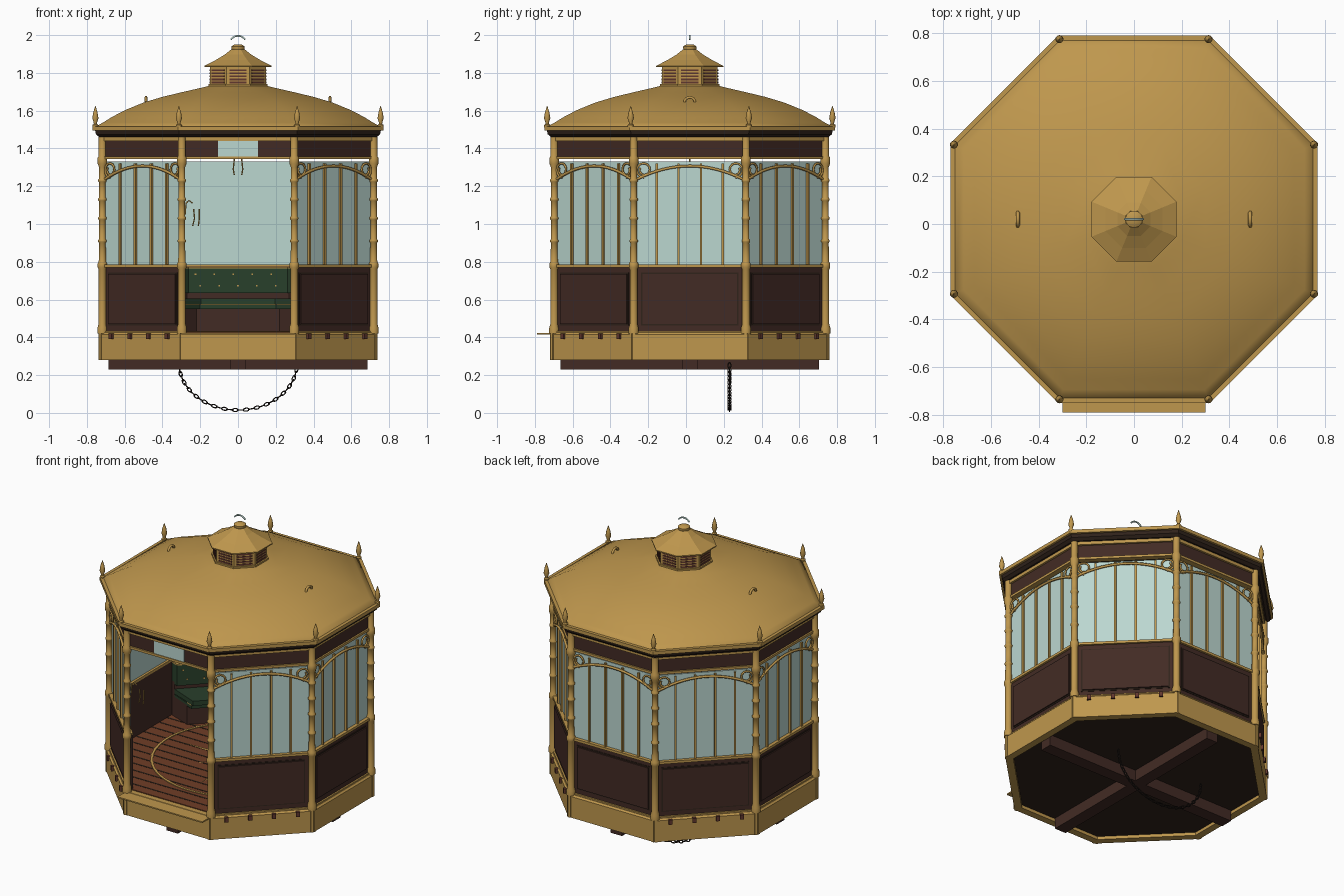
import bpy, bmesh, math
from math import sin, cos, pi, tan
from mathutils import Matrix, Vector

cube = bpy.data.objects.get("Cube")
if cube:
    bpy.data.objects.remove(cube)

MID = 0.02                      # y of the cabin axis
T8 = tan(pi / 8)


def material(name, r, g, b):
    m = bpy.data.materials.new(name)
    m.use_nodes = True
    m.diffuse_color = (r, g, b, 1)
    node = next(n for n in m.node_tree.nodes if n.type == 'BSDF_PRINCIPLED')
    node.inputs["Base Color"].default_value = (r, g, b, 1)
    node.inputs["Roughness"].default_value = 0.7
    return m


GOLD = material("brass gold", 0.52, 0.31, 0.075)
BROWN = material("dark brown wood", 0.055, 0.024, 0.018)
EAVE = material("shadow brown", 0.030, 0.017, 0.011)
GLASS = material("pale glass", 0.50, 0.68, 0.63)
GREEN = material("green leather", 0.022, 0.050, 0.024)
PLANK = material("red brown planks", 0.16, 0.048, 0.020)
IRON = material("dark iron", 0.016, 0.011, 0.009)
RUST = material("rust brown", 0.12, 0.038, 0.026)


def finish(name, bm, mat, smooth=False):
    bmesh.ops.remove_doubles(bm, verts=bm.verts, dist=1e-5)
    bmesh.ops.recalc_face_normals(bm, faces=bm.faces)
    me = bpy.data.meshes.new(name)
    bm.to_mesh(me)
    bm.free()
    me.materials.append(mat)
    ob = bpy.data.objects.new(name, me)
    bpy.context.scene.collection.objects.link(ob)
    if smooth:
        bpy.ops.object.select_all(action='DESELECT')
        ob.select_set(True)
        bpy.context.view_layer.objects.active = ob
        bpy.ops.object.shade_smooth_by_angle(angle=math.radians(50))
    return ob


def side(i):
    """Frame of octagon side i: -y points outward, side 0 is the front."""
    return Matrix.Translation((0, MID, 0)) @ Matrix.Rotation(i * pi / 4, 4, 'Z')


def blocks(name, mat, sides, items):
    """Blocks (t, inner, outer, z0, z1, half width); half None mitres the ends."""
    bm = bmesh.new()
    for i in sides:
        for t, d0, d1, z0, z1, half in items:
            vs = []
            for d in (d0, d1):
                h = d * T8 if half is None else half
                vs += [bm.verts.new(side(i) @ Vector((t + s * h, -d, z)))
                       for s, z in ((-1, z0), (1, z0), (1, z1), (-1, z1))]
            bm.faces.new(vs[:4])
            bm.faces.new(vs[4:])
            for k in range(4):
                n = (k + 1) % 4
                bm.faces.new((vs[k], vs[n], vs[n + 4], vs[k + 4]))
    return finish(name, bm, mat)


def lathe(name, mat, profile, n=8, spots=((0, MID),), closed=False, smooth=False):
    """Turned shape; with n=8 the radii are distances to the flat sides."""
    bm = bmesh.new()
    grow = 1 / cos(pi / 8) if n == 8 else 1
    for x, y in spots:
        rings = [[bm.verts.new((x + r * grow * cos((k + .5) * 2 * pi / n),
                                y + r * grow * sin((k + .5) * 2 * pi / n), z))
                  for k in range(n)] for r, z in profile]
        pairs = list(zip(rings, rings[1:]))
        if closed:
            pairs.append((rings[-1], rings[0]))
        else:
            bm.faces.new(rings[0])
            bm.faces.new(rings[-1])
        for a, b in pairs:
            for k in range(n):
                bm.faces.new((a[k], a[k - 1], b[k - 1], b[k]))
    return finish(name, bm, mat, smooth)


def tubes(name, mat, paths, radius, cyclic=False, res=1):
    cu = bpy.data.curves.new(name, 'CURVE')
    cu.dimensions = '3D'
    cu.bevel_depth = radius
    cu.bevel_resolution = res
    cu.use_fill_caps = True
    for path in paths:
        sp = cu.splines.new('POLY')
        sp.points.add(len(path) - 1)
        for p, co in zip(sp.points, path):
            p.co = (*co, 1)
        sp.use_cyclic_u = cyclic
    cu.materials.append(mat)
    ob = bpy.data.objects.new(name, cu)
    bpy.context.scene.collection.objects.link(ob)


def corners(d):
    r = d / cos(pi / 8)
    return [(r * cos((k + .5) * pi / 4), MID + r * sin((k + .5) * pi / 4)) for k in range(8)]


ALL, WALLS, DIAG, BACK = range(8), range(1, 8), (1, 3, 5, 7), (3, 4, 5)

# Underside, skirt and floor
blocks("cross_beams", BROWN, (0, 2), [(0, -.685, .685, .23, .30, .04)])
lathe("floor_base", EAVE, [(.70, .30), (.70, .418)])
lathe("skirt", GOLD, [(.735, .28), (.735, .415), (.725, .425), (.69, .425), (.69, .28)], closed=True)
blocks("skirt_corner_seams", GOLD, ALL, [(s * .295, .73, .739, .28, .425, .008) for s in (-1, 1)])
blocks("skirt_pegs", RUST, DIAG, [(t, .73, .748, .39, .42, .011) for t in (-.21, -.07, .07, .21)])
blocks("door_step", GOLD, (0,), [(0, .70, .81, .415, .423, .30)])
blocks("floor_planks", PLANK, ALL, [(0, 0, .69, .415, .43, None)])
bm = bmesh.new()
for k in range(-8, 9):
    y = k * .078
    half = min(.685, .685 * 2 ** .5 - abs(y))
    bmesh.ops.create_cube(bm, size=1, matrix=Matrix.Translation((0, MID + y, .43))
                          @ Matrix.Diagonal((2 * half, .01, .003, 1)))
finish("plank_gaps", bm, EAVE)
lathe("floor_ring", GOLD, [(.52, .43), (.52, .434), (.505, .434), (.505, .43)], 48, closed=True)

# Floor star made of flat points
bm = bmesh.new()
for k in range(8):
    a, reach = k * pi / 4, (.42 if k % 2 == 0 else .26)
    bm.faces.new([bm.verts.new((r * cos(a + o), MID + r * sin(a + o), .434))
                  for r, o in ((.04, -.5), (reach, 0), (.04, .5))])
finish("floor_star", bm, GOLD)

# Walls and windows on all sides but the open front
blocks("lower_walls", BROWN, WALLS, [(0, .68, .712, .42, .775, None)])
blocks("wall_panels", BROWN, WALLS, [(0, .71, .722, .47, .735, .25)])
blocks("panel_grooves", EAVE, WALLS, [(0, .71, .715, .462, .743, .258)])
blocks("window_sills", GOLD, WALLS, [(0, .68, .725, .77, .786, None), (0, .70, .722, .422, .434, None)])
blocks("window_glass", GLASS, WALLS, [(0, .695, .703, .78, 1.33, None)])
blocks("window_bars", GOLD, WALLS, [(t, .703, .715, .78, 1.32, .006) for t in (-.175, -.06, .06, .175)])

# Arched ironwork with corner scrolls
arches, scrolls = [], []
for i in WALLS:
    arches.append([side(i) @ Vector((.285 * u / 8, -.715, 1.235 + .072 * (1 - (u / 8) ** 2)))
                   for u in range(-8, 9)])
    for s in (-1, 1):
        scrolls.append([side(i) @ Vector((s * (.242 + r * cos(a)), -.715, 1.287 + r * sin(a)))
                        for a, r in ((k * pi / 6, .038 - .0012 * k) for k in range(-3, 14))])
tubes("window_arches", GOLD, arches, .008)
tubes("window_scrolls", GOLD, scrolls, .006)

# Turned corner columns
column = [(.027, .42), (.027, .45), (.021, .47), (.021, .76), (.026, .77), (.026, .79), (.02, .80)]
for z in (.90, 1.02, 1.12, 1.22):
    column += [(.018, z), (.023, z + .006), (.023, z + .014), (.018, z + .02)]
column += [(.018, 1.30), (.026, 1.32), (.026, 1.35), (.02, 1.36), (.02, 1.46)]
lathe("columns", GOLD, column, 12, corners(.718), smooth=True)

# Frieze, cornice and ceiling
blocks("frieze", BROWN, ALL, [(0, .69, .712, 1.35, 1.445, None)])
blocks("frieze_rails", GOLD, ALL, [(0, .685, .722, 1.343, 1.358, None), (0, .685, .725, 1.44, 1.462, None)])
blocks("front_sign_plate", GLASS, (0,), [(0, .712, .718, 1.358, 1.44, .105)])
lathe("cornice", EAVE, [(.735, 1.46), (.752, 1.475), (.757, 1.497)])
lathe("eave_rim", GOLD, [(.77, 1.495), (.77, 1.517), (.74, 1.517), (.74, 1.495)], closed=True)

# Domed roof
lathe("dome_roof", GOLD, [(.755, 1.50), (.75, 1.518), (.715, 1.537), (.67, 1.565), (.60, 1.602), (.5, 1.643),
                          (.4, 1.673), (.3, 1.697), (.2, 1.72), (.13, 1.737)], smooth=True)
lathe("corner_finials", GOLD, [(.016, 1.51), (.016, 1.525), (.009, 1.53), (.010, 1.54), (.017, 1.56),
                               (.012, 1.59), (.001, 1.625)], 10, corners(.755), smooth=True)
tubes("roof_hooks", GOLD, [[(s * .487, MID + .028 * cos(a), 1.646 + .024 * sin(a))
                            for a in (k * pi / 8 for k in range(9))] for s in (-1, 1)], .008)

# Roof lantern with louvres
lathe("lantern_body", GOLD, [(.148, 1.71), (.148, 1.84)])
blocks("lantern_louvres", RUST, ALL, [(0, .146, .151, z, z + .009, .046)
                                      for z in (1.745 + .016 * k for k in range(5))])
blocks("lantern_trim", GOLD, ALL, [(0, .14, .157, 1.725, 1.74, None)])
lathe("lantern_roof", GOLD, [(.178, 1.83), (.178, 1.837), (.12, 1.867), (.07, 1.897), (.035, 1.925)])
lathe("lantern_cap", GOLD, [(.032, 1.92), (.036, 1.93), (.036, 1.94), (.02, 1.95)], 16, smooth=True)
tubes("hanging_ring", GLASS, [[(.046 * cos(a), MID, 1.95 + .046 * sin(a))
                               for a in (math.radians(35 + 11 * k) for k in range(11))]], .005)

# Bench around the three back sides
blocks("bench_base", BROWN, BACK, [(0, .53, .68, .425, .555, None), (0, .655, .68, .55, .65, None)])
blocks("bench_seat", GREEN, BACK, [(0, .47, .68, .575, .605, None), (0, .485, .68, .55, .57, None)])
blocks("bench_back", GREEN, BACK, [(0, .63, .68, .635, .765, None)])
blocks("bench_trim", GOLD, BACK, [(0, .63, .68, .765, .773, None), (0, .49, .53, .57, .575, None)])
blocks("bench_buttons", GOLD, BACK, [(t * .05 + (row % 2) * .025, .625, .631, z, z + .008, .004)
                                     for row, z in enumerate((.67, .73)) for t in range(-4, 5, 2)])

# Hanging lamp arms and the door grips
tubes("lamp_arms", GOLD, [[(s * .012, MID, 1.46), (s * .02, MID, 1.34), (s * .025, MID, 1.29),
                           (s * .02, MID, 1.26)] for s in (-1, 1)], .004)
tubes("door_grips", GOLD, [[(-.28, -.68, 1.05), (-.275, -.68, 1.11), (-.26, -.68, 1.125), (-.24, -.68, 1.11)],
                           [(-.24, -.66, .99), (-.23, -.66, 1.03), (-.235, -.66, 1.08)],
                           [(-.21, -.66, .99), (-.205, -.66, 1.03), (-.205, -.66, 1.08)]], .004)

# Chain slung below, links turned alternately
links, count = [], 34
for k in range(count):
    a = pi + pi * (k + .5) / count
    pos = Vector((.312 * cos(a), .23, .262 + .247 * sin(a)))
    along = Vector((-.312 * sin(a), 0, .247 * cos(a))).normalized()
    across = Vector((0, 1, 0)) if k % 2 else along.cross(Vector((0, 1, 0)))
    links.append([pos + along * .016 * cos(b) + across * .008 * sin(b)
                  for b in (j * pi / 5 for j in range(10))])
tubes("chain", IRON, links, .0035, cyclic=True)
